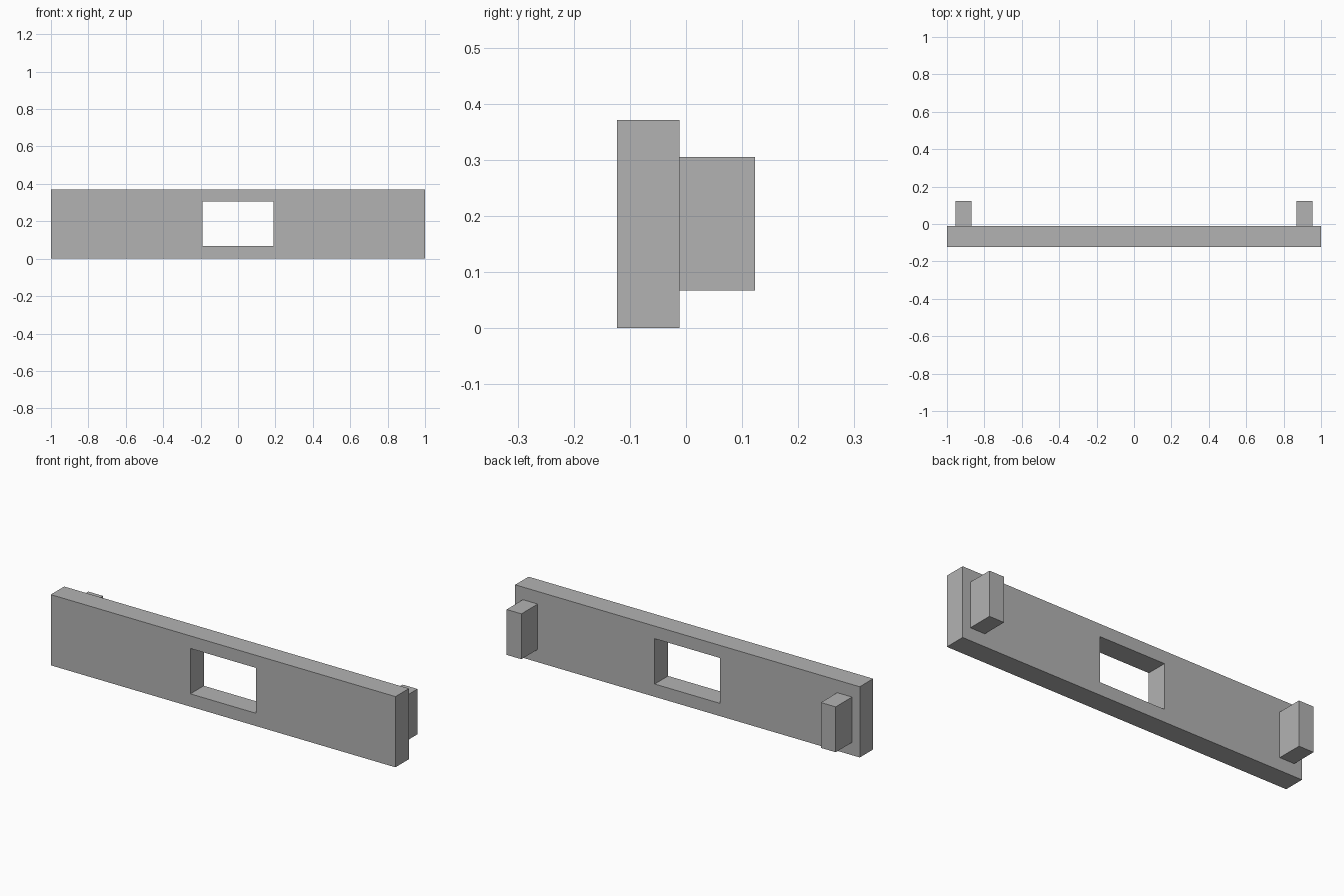
import bpy
import bmesh
from mathutils import Vector

cube = bpy.data.objects.get("Cube")
if cube:
    bpy.data.objects.remove(cube, do_unlink=True)

grey = bpy.data.materials.new("plain grey")
grey.use_nodes = True
colour = (0.45, 0.45, 0.45, 1)
grey.diffuse_color = colour
grey.node_tree.nodes["Principled BSDF"].inputs["Base Color"].default_value = colour

FRONT, BACK, PEG_BACK = -0.123, -0.012, 0.123
HEIGHT, LOW, HIGH = 0.371, 0.067, 0.305


def add_object(name, bm):
    bmesh.ops.recalc_face_normals(bm, faces=bm.faces[:])
    mesh = bpy.data.meshes.new(name)
    bm.to_mesh(mesh)
    bm.free()
    mesh.materials.append(grey)
    obj = bpy.data.objects.new(name, mesh)
    bpy.context.collection.objects.link(obj)
    return obj


def rectangle(bm, half_width, bottom, top):
    corners = [(-half_width, bottom), (half_width, bottom),
               (half_width, top), (-half_width, top)]
    return [bm.verts.new((x, FRONT, z)) for x, z in corners]


# Long plate: a rectangular ring around the window, extruded backwards
bm = bmesh.new()
outer = rectangle(bm, 1, 0, HEIGHT)
inner = rectangle(bm, 0.19, LOW, HIGH)
ring = []
for i in range(4):
    j = (i + 1) % 4
    ring.append(bm.faces.new((outer[i], outer[j], inner[j], inner[i])))
result = bmesh.ops.extrude_face_region(bm, geom=ring, use_keep_orig=True)
moved = [v for v in result["geom"] if isinstance(v, bmesh.types.BMVert)]
bmesh.ops.translate(bm, verts=moved, vec=(0, BACK - FRONT, 0))
add_object("windowed_plate", bm)

# Two upright pegs on the back of the plate
for name, side in (("left_peg", 1), ("right_peg", -1)):
    bm = bmesh.new()
    bmesh.ops.create_cube(bm, size=1)
    bmesh.ops.scale(bm, verts=bm.verts, vec=(0.086, PEG_BACK - BACK, HIGH - LOW))
    centre = Vector((side * 0.912, (BACK + PEG_BACK) / 2, (LOW + HIGH) / 2))
    bmesh.ops.translate(bm, verts=bm.verts, vec=centre)
    add_object(name, bm)
